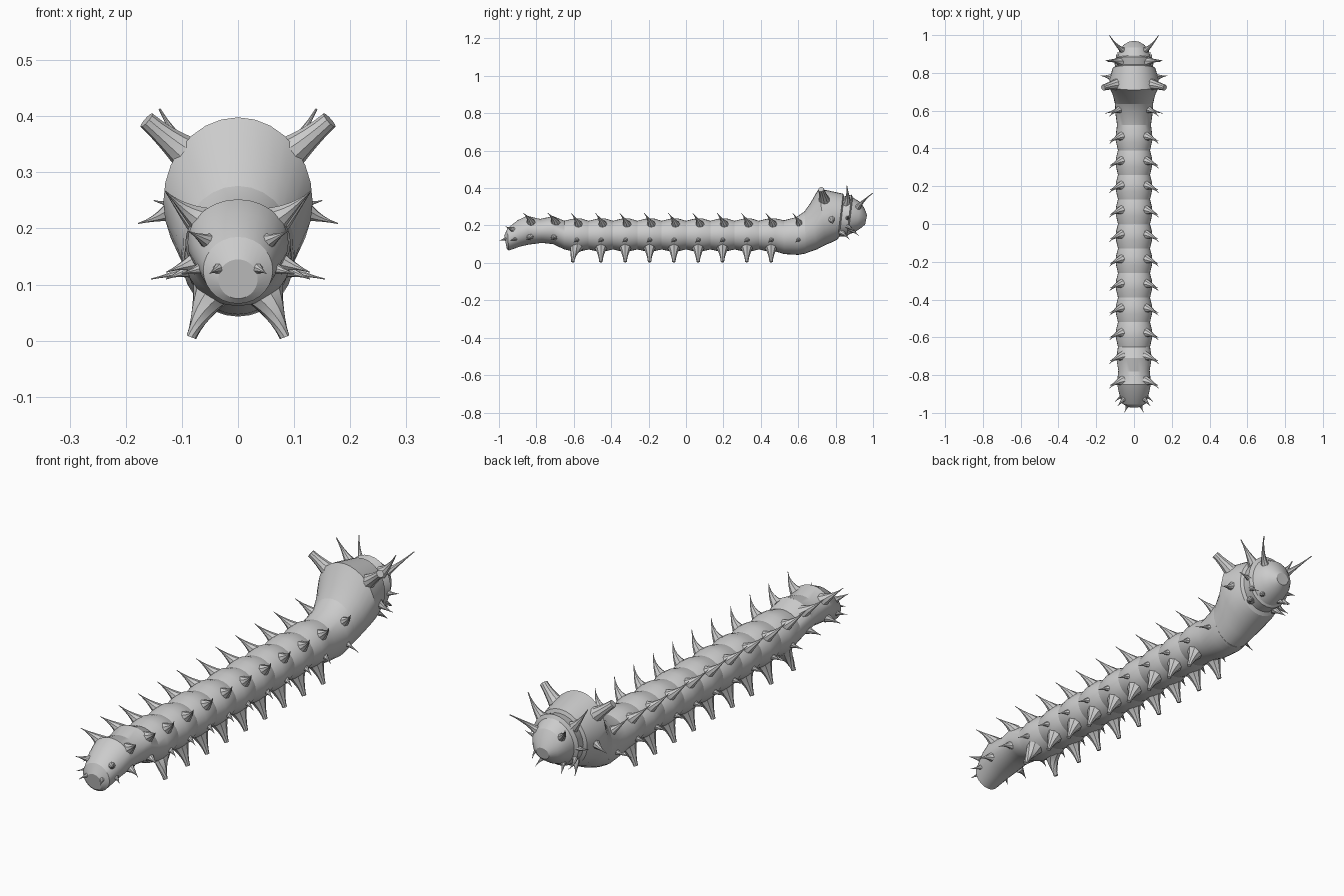
import bpy, bmesh, math
from mathutils import Vector


def finish(bm, name):
    bmesh.ops.recalc_face_normals(bm, faces=bm.faces)
    me = bpy.data.meshes.new(name)
    bm.to_mesh(me)
    bm.free()
    ob = bpy.data.objects.new(name, me)
    bpy.context.collection.objects.link(ob)
    bpy.context.view_layer.objects.active = ob
    ob.select_set(True)
    bpy.ops.object.shade_smooth_by_angle(angle=math.radians(25))
    ob.select_set(False)
    return ob


def skin(bm, rings):
    # bridge vertex loops and cap both ends
    loops = [[bm.verts.new(p) for p in r] for r in rings]
    n = len(loops[0])
    for a, b in zip(loops, loops[1:]):
        for i in range(n):
            bm.faces.new((a[i], a[(i + 1) % n], b[(i + 1) % n], b[i]))
    bm.faces.new(loops[0])
    bm.faces.new(loops[-1])


def ring(ty, tz, by, bz, w, n=28):
    # tilted ellipse from its top point, bottom point and half width
    c = Vector((0, (ty + by) / 2, (tz + bz) / 2))
    up = Vector((0, (ty - by) / 2, (tz - bz) / 2))
    return [c + Vector((w, 0, 0)) * math.cos(2 * math.pi * i / n)
            + up * math.sin(2 * math.pi * i / n) for i in range(n)]


def horn(bm, base, mid, tip, r0, r1, n=8, steps=6, flare=1.6):
    # curved tapering tube, built on both sides
    for s in (1, -1):
        a, b, c = (Vector((p[0] * s, p[1], p[2])) for p in (base, mid, tip))
        rings = []
        for k in range(steps + 1):
            t = k / steps
            p = a * (1 - t) ** 2 + b * 2 * t * (1 - t) + c * t * t
            d = ((b - a) * (1 - t) + (c - b) * t).normalized()
            q = Vector((0, 0, 1)).rotation_difference(d)
            r = r1 + (r0 - r1) * (1 - t) ** flare
            rings.append([p + q @ Vector((r * math.cos(2 * math.pi * i / n),
                                          r * math.sin(2 * math.pi * i / n), 0))
                          for i in range(n)])
        skin(bm, rings)


mids = [-0.585 + 0.13 * i for i in range(9)]

# segmented body, tail to head
prof = [(-.972, .145, -.958, .075, .035), (-.955, .185, -.948, .066, .062),
        (-.90, .228, -.885, .088, .08), (-.85, .252, -.84, .098, .09),
        (-.78, .235, -.77, .107, .083), (-.71, .25, -.71, .10, .094)]
for y in mids:
    e = y - .065
    prof += [(e, .225, e, .072, .085), (y - .022, .236, y - .022, .062, .095),
             (y + .022, .238, y + .022, .062, .096)]
prof += [(.525, .228, .525, .047, .09), (.59, .245, .60, .043, .1),
         (.64, .28, .64, .05, .101)]
body = bmesh.new()
skin(body, [ring(*p) for p in prof])
finish(body, "segmented_body")

# head with stepped collars
head = bmesh.new()
skin(head, [ring(*p) for p in (
    (.63, .27, .63, .048, .099), (.665, .32, .70, .072, .112),
    (.71, .398, .75, .098, .133), (.77, .385, .785, .112, .127),
    (.84, .37, .81, .125, .113), (.845, .355, .82, .14, .10),
    (.885, .365, .86, .142, .106), (.892, .35, .867, .15, .09),
    (.935, .323, .908, .168, .077), (.955, .29, .935, .186, .058),
    (.968, .255, .958, .205, .03))])
finish(head, "head")

# back and side spikes, swept toward the tail
sp = bmesh.new()
low = bmesh.new()
for y in [-.84, -.71] + mids + [.60]:
    h = .012 if y < -.65 else 0
    horn(sp, (.06, y + .01, .20 + h), (.10, y + .005, .225 + h), (.13, y - .03, .267), .028, .001)
    x = .155 if y > .55 else .128
    horn(low, (.075, y + .005, .128 + h), (.10, y, .122 + h), (x, y - .015, .11 + h), .02, .001)
finish(sp, "back_spikes")
finish(low, "side_spikes")

# stubby feet
feet = bmesh.new()
for y in mids:
    y0 = y - .02 if y < -.55 else y
    horn(feet, (.045, y, .09), (.066, y0, .05), (.083, y0, .006), .038, .009)
finish(feet, "feet")

# tail spikes
tail = bmesh.new()
horn(tail, (.05, -.92, .175), (.07, -.945, .185), (.088, -.965, .195), .017, .001)
horn(tail, (.03, -.95, .13), (.04, -.975, .127), (.05, -.997, .12), .015, .001)
horn(tail, (.06, -.91, .13), (.08, -.92, .125), (.1, -.94, .12), .014, .001)
finish(tail, "tail_spikes")

# blunt horns on the crest
horns = bmesh.new()
horn(horns, (.08, .74, .325), (.12, .735, .355), (.163, .722, .393), .036, .016, 10, 5)
finish(horns, "crest_horns")

# head spikes and antennae
hs = bmesh.new()
horn(hs, (.07, .86, .32), (.105, .868, .35), (.14, .86, .413), .026, .002)
horn(hs, (.105, .775, .24), (.135, .78, .22), (.178, .785, .209), .028, .001)
horn(hs, (.08, .86, .24), (.12, .87, .24), (.15, .865, .25), .018, .001)
finish(hs, "head_spikes")
an = bmesh.new()
horn(an, (.05, .915, .29), (.085, .93, .32), (.13, .998, .373), .02, .002)
finish(an, "antennae")

# small claws under the head
cl = bmesh.new()
horn(cl, (.06, .83, .165), (.085, .85, .15), (.09, .875, .125), .018, .001)
horn(cl, (.04, .88, .18), (.055, .90, .165), (.06, .925, .145), .015, .001)
horn(cl, (.08, .86, .20), (.1, .885, .18), (.085, .91, .165), .014, .001)
finish(cl, "head_claws")
